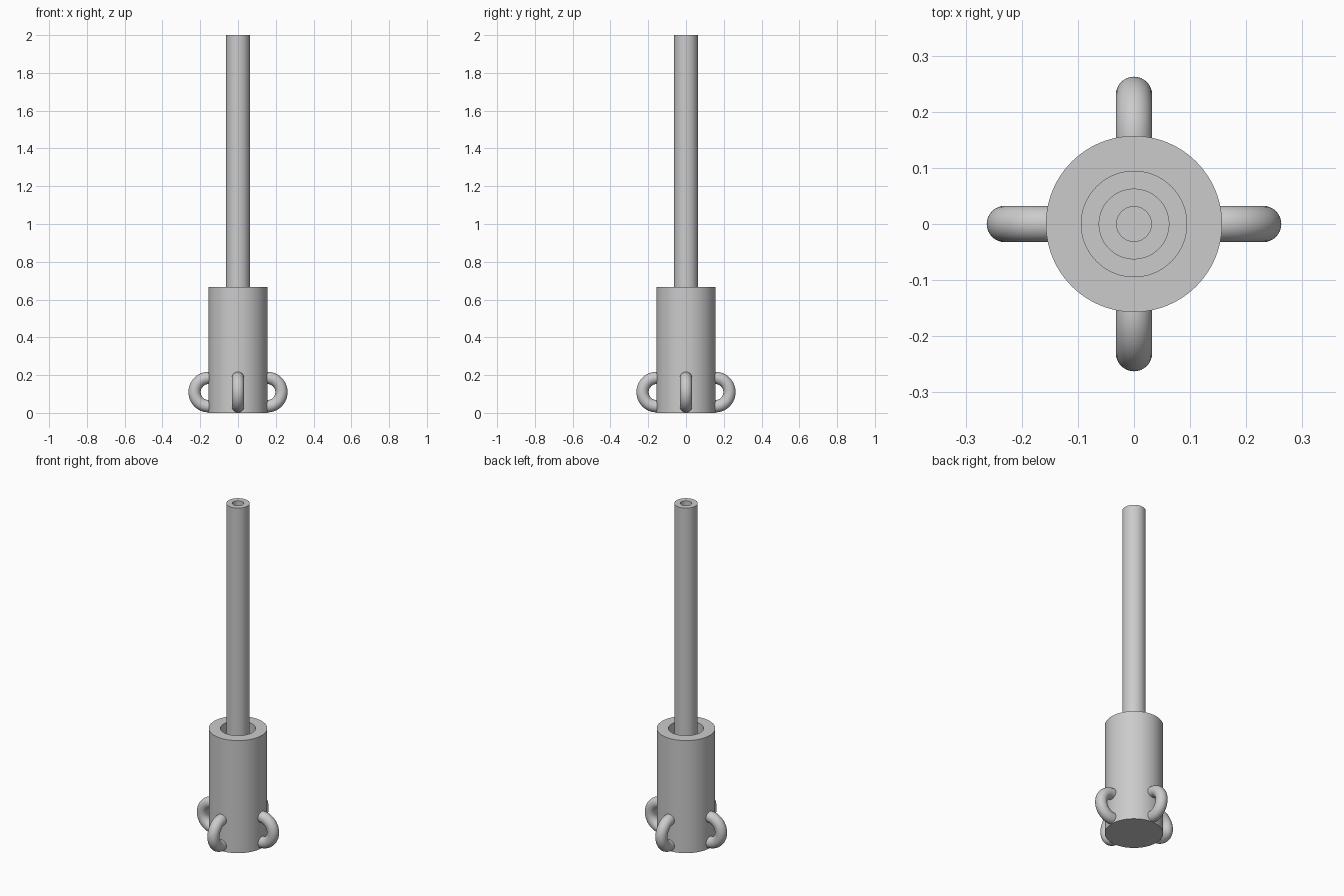
import bpy, bmesh, math
from mathutils import Matrix, Vector

cube = bpy.data.objects.get("Cube")
if cube:
    bpy.data.objects.remove(cube, do_unlink=True)

grey = bpy.data.materials.new("plain_grey")
grey.use_nodes = True
COLOUR = (0.6, 0.6, 0.6, 1)
grey.diffuse_color = COLOUR
grey.node_tree.nodes["Principled BSDF"].inputs["Base Color"].default_value = COLOUR


def finish(name, bm):
    bmesh.ops.recalc_face_normals(bm, faces=bm.faces)
    mesh = bpy.data.meshes.new(name)
    bm.to_mesh(mesh)
    bm.free()
    mesh.materials.append(grey)
    obj = bpy.data.objects.new(name, mesh)
    bpy.context.collection.objects.link(obj)
    bpy.ops.object.select_all(action='DESELECT')
    obj.select_set(True)
    bpy.context.view_layer.objects.active = obj
    bpy.ops.object.shade_smooth_by_angle(angle=math.radians(35))
    return obj


def lathe(name, profile, closed=False, steps=96):
    """Spin a (radius, height) profile around the vertical axis."""
    bm = bmesh.new()
    verts = [bm.verts.new((r, 0, z)) for r, z in profile]
    pairs = list(zip(verts, verts[1:]))
    if closed:
        pairs.append((verts[-1], verts[0]))
    edges = [bm.edges.new(p) for p in pairs]
    bmesh.ops.spin(bm, geom=verts + edges, axis=(0, 0, 1), cent=(0, 0, 0),
                   angle=math.tau, steps=steps, use_duplicate=False)
    bmesh.ops.remove_doubles(bm, verts=bm.verts, dist=1e-5)
    return finish(name, bm)


def handle(name, turn, steps=32, sides=32):
    """Half ring standing upright, ends sunk into the cup wall."""
    major, minor, centre_x, centre_z = 0.075, 0.0325, 0.155, 0.11
    bm = bmesh.new()
    frame = Matrix.Translation((centre_x, 0, centre_z - major)) @ Matrix.Rotation(math.pi / 2, 4, 'Y')
    ring = bmesh.ops.create_circle(bm, segments=sides, radius=minor, matrix=frame)["verts"]
    edges = list({e for v in ring for e in v.link_edges})
    bmesh.ops.spin(bm, geom=ring + edges, axis=(0, -1, 0),
                   cent=(centre_x, 0, centre_z), angle=math.pi, steps=steps)
    # short straight roots reaching into the wall
    rims = [e for e in bm.edges if e.is_boundary]
    ext = bmesh.ops.extrude_edge_only(bm, edges=rims)["geom"]
    bmesh.ops.translate(bm, vec=Vector((-0.02, 0, 0)),
                        verts=[g for g in ext if isinstance(g, bmesh.types.BMVert)])
    bmesh.ops.holes_fill(bm, edges=[e for e in bm.edges if e.is_boundary])
    bmesh.ops.rotate(bm, verts=bm.verts, cent=(0, 0, 0),
                     matrix=Matrix.Rotation(turn, 3, 'Z'))
    return finish(name, bm)


# Hollow cup with a closed floor
FLOOR = 0.06
lathe("cup", [(0, 0), (0.157, 0), (0.157, 0.667), (0.094, 0.667), (0.094, FLOOR), (0, FLOOR)])

# Long tube standing in the cup
lathe("tube", [(0.063, FLOOR), (0.063, 2), (0.031, 2), (0.031, FLOOR)], closed=True)

# Four handles around the foot of the cup
for i, side in enumerate(("left", "back", "right", "front")):
    handle(side + "_handle", i * math.pi / 2)
